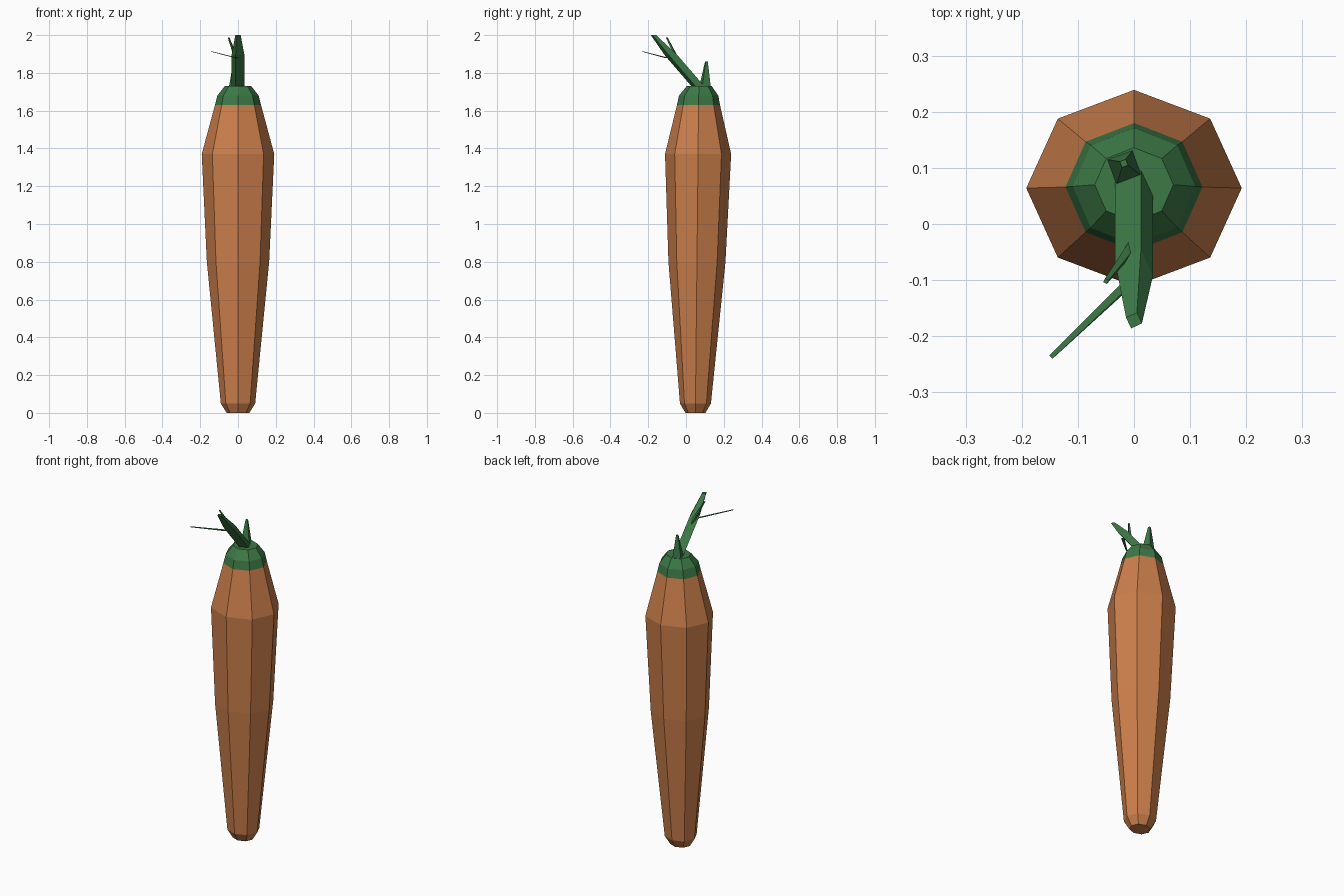
import bpy, bmesh
from math import cos, sin, radians, tau

if "Cube" in bpy.data.objects:
    bpy.data.objects.remove(bpy.data.objects["Cube"])


def material(name, color):
    m = bpy.data.materials.new(name)
    m.diffuse_color = color
    m.use_nodes = True
    m.node_tree.nodes["Principled BSDF"].inputs["Base Color"].default_value = m.diffuse_color
    return m


def loft(name, rings, sides, turn, mat):
    """Horizontal rings (x, y, z, rx, ry) joined into a closed flat-shaded solid."""
    bm = bmesh.new()
    loops = []
    for x, y, z, rx, ry in rings:
        loops.append([bm.verts.new((x + rx * cos(radians(turn) + tau * i / sides),
                                    y + ry * sin(radians(turn) + tau * i / sides), z))
                      for i in range(sides)])
    for a, b in zip(loops, loops[1:]):
        for i in range(sides):
            j = (i + 1) % sides
            bm.faces.new((a[i], a[j], b[j], b[i]))
    bm.faces.new(loops[0][::-1])
    bm.faces.new(loops[-1])
    bmesh.ops.recalc_face_normals(bm, faces=bm.faces)
    mesh = bpy.data.meshes.new(name)
    bm.to_mesh(mesh)
    bm.free()
    mesh.materials.append(mat)
    ob = bpy.data.objects.new(name, mesh)
    bpy.context.collection.objects.link(ob)
    return ob


orange = material("orange", (0.60, 0.21, 0.07, 1))
green = material("green", (0.045, 0.19, 0.06, 1))

# Tapered eight-sided root
loft("root", [(0, 0.05, 0.0, 0.06, 0.053),
              (0, 0.05, 0.05, 0.091, 0.082),
              (0, 0.058, 0.80, 0.165, 0.151),
              (0, 0.064, 1.37, 0.192, 0.175),
              (0, 0.066, 1.63, 0.122, 0.114)], 8, 0, orange)

# Green crown on top of the root
loft("crown", [(0, 0.066, 1.63, 0.122, 0.114),
               (0, 0.067, 1.68, 0.109, 0.104),
               (0, 0.07, 1.73, 0.07, 0.066)], 8, 0, green)

# Leaning main stalk
loft("main_stalk", [(0, 0.075, 1.715, 0.036, 0.036),
                    (0, -0.08, 1.895, 0.036, 0.036),
                    (0, -0.172, 2.0, 0.015, 0.015)], 4, -20, green)

# Short upright sprout behind the stalk
loft("short_sprout", [(-0.017, 0.10, 1.715, 0.036, 0.036),
                      (-0.018, 0.108, 1.86, 0.008, 0.008)], 4, -25, green)

# Thin twigs branching off the stalk
loft("long_twig", [(-0.01, -0.105, 1.88, 0.009, 0.012),
                   (-0.145, -0.234, 1.914, 0.006, 0.006)], 4, 0, green)
loft("small_twig", [(0.0, -0.035, 1.85, 0.012, 0.012),
                    (-0.05, -0.102, 1.988, 0.005, 0.005)], 4, 20, green)
